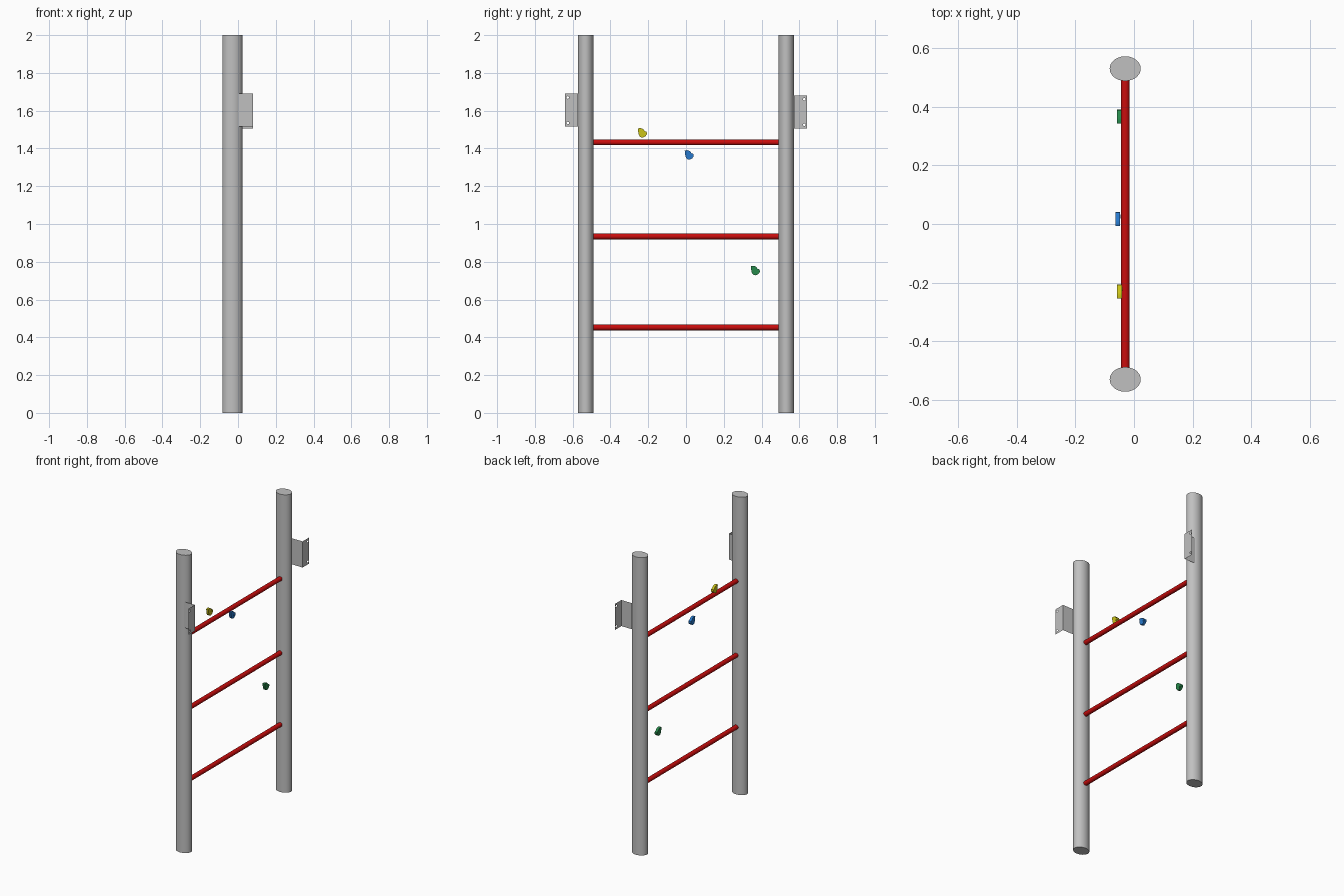
import bpy, bmesh, math
from mathutils import Matrix, Vector

cube = bpy.data.objects.get("Cube")
if cube:
    bpy.data.objects.remove(cube)


def material(name, rgb):
    m = bpy.data.materials.new(name)
    m.use_nodes = True
    m.diffuse_color = (*rgb, 1)
    m.node_tree.nodes["Principled BSDF"].inputs["Base Color"].default_value = (*rgb, 1)
    return m


STEEL = material("grey steel", (0.53, 0.53, 0.53))
RED = material("red paint", (0.58, 0.004, 0.004))
YELLOW = material("yellow plastic", (0.6, 0.55, 0.01))
BLUE = material("blue plastic", (0.02, 0.19, 0.6))
GREEN = material("green plastic", (0.02, 0.25, 0.07))

POST_X, POST_Y = -0.03, 0.531


def finish(bm, name, mat, smooth=False):
    mesh = bpy.data.meshes.new(name)
    bm.to_mesh(mesh)
    bm.free()
    mesh.materials.append(mat)
    obj = bpy.data.objects.new(name, mesh)
    bpy.context.collection.objects.link(obj)
    if smooth:
        bpy.ops.object.select_all(action="DESELECT")
        obj.select_set(True)
        bpy.context.view_layer.objects.active = obj
        bpy.ops.object.shade_smooth_by_angle(angle=math.radians(40))
    return obj


def cylinder(name, mat, radius, length, sides, matrix):
    bm = bmesh.new()
    bmesh.ops.create_cone(bm, cap_ends=True, segments=sides, radius1=radius,
                          radius2=radius, depth=length, matrix=matrix)
    return finish(bm, name, mat, True)


def loop_edges(bm, points):
    vs = [bm.verts.new(p) for p in points]
    return [bm.edges.new((a, b)) for a, b in zip(vs, vs[1:] + vs[:1])]


# Sheet-metal angle bracket: one leg off the post, one drilled leg facing sideways
def bracket(name, side, z0, z1):
    bm = bmesh.new()
    inner, outer, x = side * 0.571, side * 0.64, 0.08
    leg = [(0, inner, z0), (x, inner, z0), (x, inner, z1), (0, inner, z1)]
    bm.faces.new([bm.verts.new(p) for p in leg])
    edges = loop_edges(bm, [(x, inner, z0), (x, outer, z0), (x, outer, z1), (x, inner, z1)])
    for zc in (z0 + 0.02, z1 - 0.02):
        ring = [2 * math.pi * i / 12 for i in range(12)]
        edges += loop_edges(bm, [(x, side * 0.626 + 0.007 * math.cos(a),
                                  zc + 0.007 * math.sin(a)) for a in ring])
    bmesh.ops.triangle_fill(bm, edges=edges, use_beauty=True, normal=(1, 0, 0))
    bmesh.ops.remove_doubles(bm, verts=bm.verts, dist=1e-5)
    finish(bm, name, STEEL)


# Comma-shaped climbing hold with a raised bolt boss
HOLD = [(-24, 24), (-10, 26), (4, 21), (13, 9), (23, 6), (24, -7),
        (16, -18), (2, -25), (-12, -21), (-20, -8)]


def hold(name, mat, x, y, z):
    bm = bmesh.new()
    face = bm.faces.new([bm.verts.new((x - 0.009, y + a / 1000, z + b / 1000))
                         for a, b in HOLD])
    out = bmesh.ops.extrude_face_region(bm, geom=[face])["geom"]
    verts = [g for g in out if isinstance(g, bmesh.types.BMVert)]
    bmesh.ops.translate(bm, verts=verts, vec=Vector((0.017, 0, 0)))
    spin = Matrix.Rotation(math.pi / 2, 4, "Y")
    bmesh.ops.create_cone(bm, cap_ends=True, segments=10, radius1=0.007, radius2=0.007,
                          depth=0.003,
                          matrix=Matrix.Translation((x + 0.008, y + 0.009, z - 0.004)) @ spin)
    bmesh.ops.recalc_face_normals(bm, faces=bm.faces)
    finish(bm, name, mat, True)


# Oval posts
for name, side in (("front_post", -1), ("back_post", 1)):
    place = Matrix.Translation((POST_X, side * POST_Y, 1))
    cylinder(name, STEEL, 1, 2, 48, place @ Matrix.Diagonal((0.053, 0.042, 1, 1)))

# Rungs
for name, z in (("lower_rung", 0.452), ("middle_rung", 0.934), ("upper_rung", 1.432)):
    cylinder(name, RED, 0.015, 0.99, 24,
             Matrix.Translation((POST_X, 0, z)) @ Matrix.Rotation(math.pi / 2, 4, "X"))

bracket("front_bracket", -1, 1.515, 1.69)
bracket("back_bracket", 1, 1.505, 1.68)

hold("yellow_hold", YELLOW, -0.049, -0.231, 1.482)
hold("blue_hold", BLUE, -0.055, 0.017, 1.365)
hold("green_hold", GREEN, -0.049, 0.367, 0.753)
